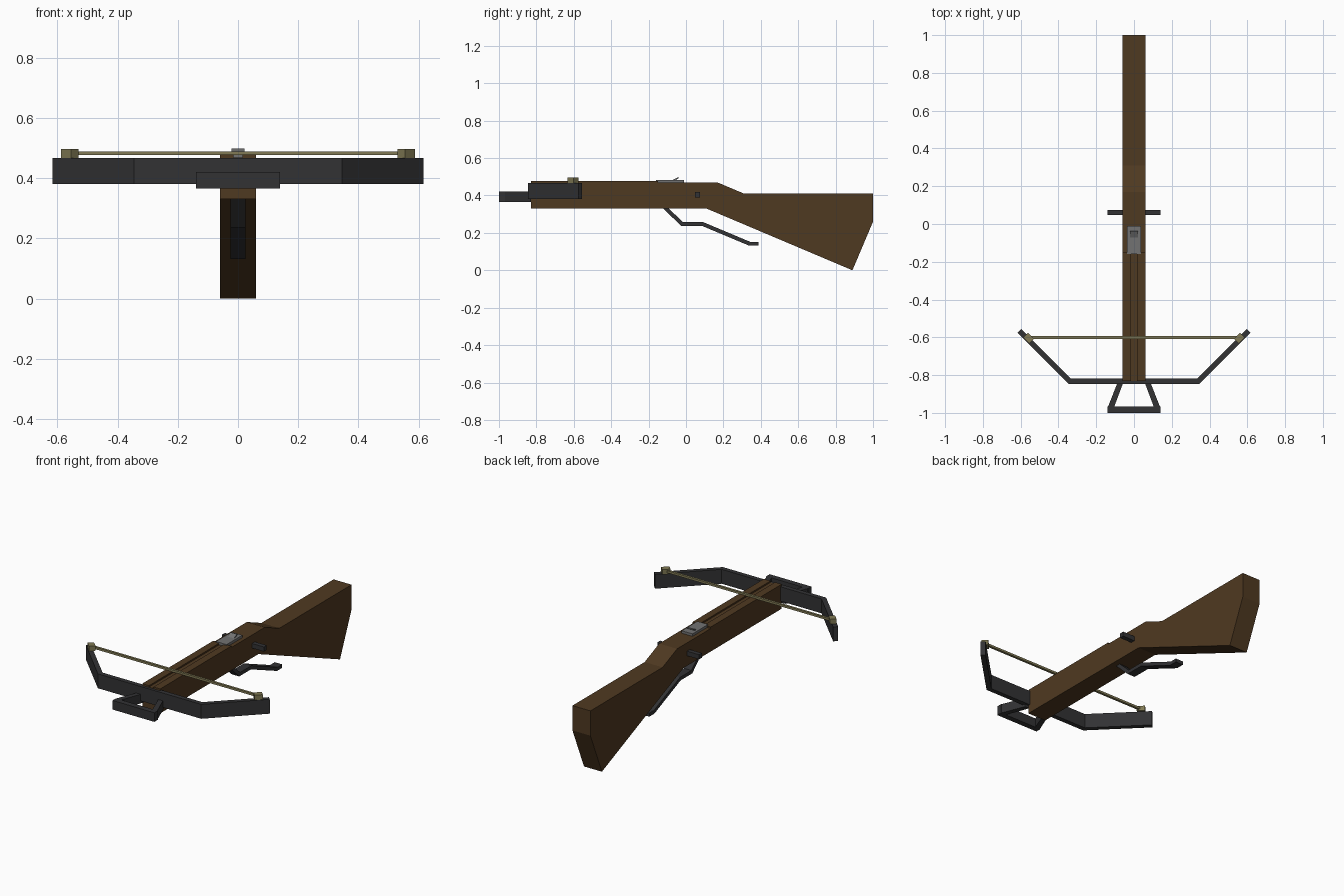
import bpy, bmesh, math
from mathutils import Vector, Matrix

if "Cube" in bpy.data.objects:
    bpy.data.objects.remove(bpy.data.objects["Cube"])


def material(name, rgb):
    m = bpy.data.materials.new(name)
    m.diffuse_color = (*rgb, 1)
    m.use_nodes = True
    m.node_tree.nodes["Principled BSDF"].inputs["Base Color"].default_value = m.diffuse_color
    return m


WOOD = material("brown wood", (0.078, 0.041, 0.015))
IRON = material("dark iron", (0.032, 0.032, 0.034))
STEEL = material("grey steel", (0.17, 0.17, 0.17))
CORD = material("tan cord", (0.22, 0.195, 0.09))


def prism(name, outline, lo, hi, axis, mat):
    """Extrude a flat outline: axis 'x' takes (y, z) points, 'z' takes (x, y) points."""
    bm = bmesh.new()
    place = (lambda a, b, c: (c, a, b)) if axis == 'x' else (lambda a, b, c: (a, b, c))
    face = bm.faces.new([bm.verts.new(place(a, b, lo)) for a, b in outline])
    new = bmesh.ops.extrude_face_region(bm, geom=[face])["geom"]
    verts = [v for v in new if isinstance(v, bmesh.types.BMVert)]
    bmesh.ops.translate(bm, verts=verts, vec=place(0, 0, hi - lo))
    bmesh.ops.recalc_face_normals(bm, faces=bm.faces)
    mesh = bpy.data.meshes.new(name)
    bm.to_mesh(mesh)
    bm.free()
    mesh.materials.append(mat)
    ob = bpy.data.objects.new(name, mesh)
    bpy.context.collection.objects.link(ob)
    return ob


def band(path, width):
    """Outline of an open path thickened evenly, with mitred corners."""
    pts = [Vector(p) for p in path]
    left, right = [], []
    for i, p in enumerate(pts):
        dirs = [(pts[j + 1] - pts[j]).normalized()
                for j in (i - 1, i) if 0 <= j < len(pts) - 1]
        normals = [Vector((-d.y, d.x)) for d in dirs]
        n = sum(normals, Vector((0, 0))).normalized()
        off = n * (width / 2 / n.dot(normals[0]))
        left.append(tuple(p + off))
        right.append(tuple(p - off))
    return left + right[::-1]


def box(name, x, y, z, mat):
    return prism(name, [(x[0], y[0]), (x[1], y[0]), (x[1], y[1]), (x[0], y[1])],
                 z[0], z[1], 'z', mat)


# Wooden stock with two raised strips that leave the bolt groove between them
prism("stock", [(-0.83, 0.33), (0.11, 0.33), (0.89, 0.0), (1.0, 0.26), (1.0, 0.41),
                (0.31, 0.41), (0.17, 0.469), (-0.83, 0.469)], -0.06, 0.06, 'x', WOOD)
for side, s in (("left", -1), ("right", 1)):
    xs = sorted((s * 0.015, s * 0.06))
    box(f"{side}_rail", xs, (-0.83, -0.15), (0.469, 0.478), WOOD)

# Bow: straight middle and two swept limbs
prism("bow", band([(-0.606, -0.566), (-0.34, -0.832), (0.34, -0.832), (0.606, -0.566)],
                  0.028), 0.38, 0.467, 'z', IRON)

# Foot stirrup
box("stirrup_bar", (-0.14, 0.14), (-1.0, -0.967), (0.365, 0.42), IRON)
for side, s in (("left", -1), ("right", 1)):
    prism(f"{side}_stirrup_arm", [(s * 0.138, -0.968), (s * 0.105, -0.968),
                                  (s * 0.053, -0.83), (s * 0.083, -0.83)],
          0.365, 0.42, 'z', IRON)

# Bowstring and the blocks that hold it on the limbs
box("string", (-0.56, 0.56), (-0.608, -0.594), (0.476, 0.489), CORD)
for side, s in (("left", -1), ("right", 1)):
    block = box(f"{side}_string_block", (-0.023, 0.023), (-0.018, 0.018),
                (0.467, 0.497), CORD)
    block.data.transform(Matrix.Translation((s * 0.558, -0.604, 0))
                         @ Matrix.Rotation(s * math.pi / 4, 4, 'Z'))

# Latch plate with its raised catch
box("latch_plate", (-0.036, 0.036), (-0.16, -0.01), (0.469, 0.484), STEEL)
prism("catch", [(-0.075, 0.482), (-0.055, 0.482), (-0.038, 0.493), (-0.041, 0.498)],
      -0.022, 0.022, 'x', STEEL)

# Cross pin and long trigger lever
box("cross_pin", (-0.14, 0.14), (0.048, 0.075), (0.39, 0.418), IRON)
prism("trigger", band([(-0.12, 0.342), (-0.02, 0.247), (0.09, 0.247), (0.34, 0.142),
                       (0.387, 0.142)], 0.021), -0.025, 0.025, 'x', IRON)
